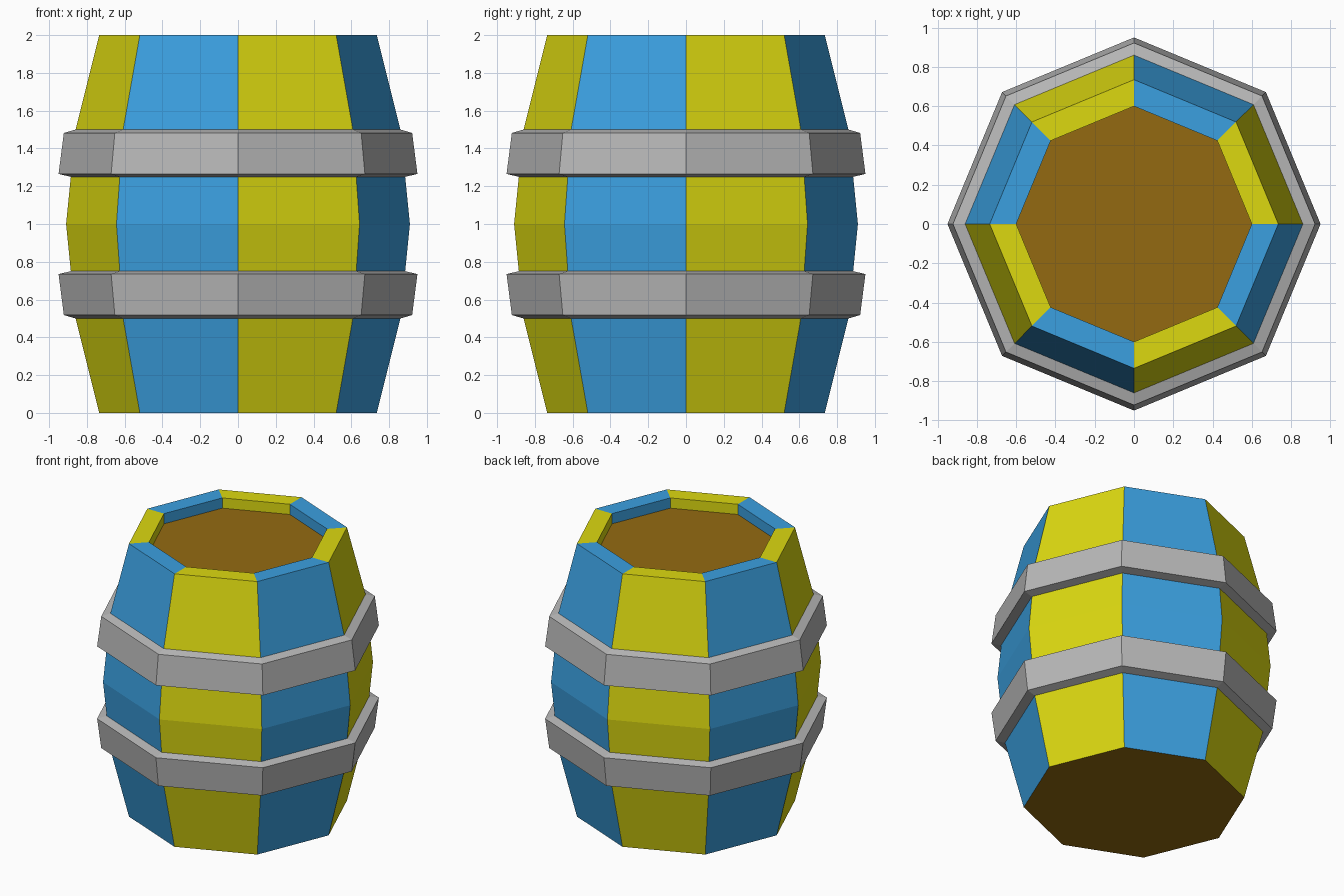
import bpy, math

if "Cube" in bpy.data.objects:
    bpy.data.objects.remove(bpy.data.objects["Cube"])

SIDES = 8


def srgb(r, g, b):
    def lin(c):
        c /= 255
        return c / 12.92 if c <= 0.04045 else ((c + 0.055) / 1.055) ** 2.4
    return (lin(r), lin(g), lin(b), 1.0)


def material(name, rgb):
    m = bpy.data.materials.new(name)
    m.diffuse_color = srgb(*rgb)
    m.use_nodes = True
    m.node_tree.nodes["Principled BSDF"].inputs["Base Color"].default_value = m.diffuse_color
    return m


yellow = material("yellow paint", (220, 217, 16))
blue = material("blue paint", (59, 160, 224))
steel = material("grey metal", (184, 184, 184))
wood = material("brown wood", (148, 106, 17))


def make(name, verts, faces, mats, indices=None):
    mesh = bpy.data.meshes.new(name)
    mesh.from_pydata(verts, [], faces)
    for m in mats:
        mesh.materials.append(m)
    if indices:
        for poly, i in zip(mesh.polygons, indices):
            poly.material_index = i
    ob = bpy.data.objects.new(name, mesh)
    bpy.context.collection.objects.link(ob)
    return ob


def ring(r, z):
    return [(r * math.cos(2 * math.pi * i / SIDES),
             r * math.sin(2 * math.pi * i / SIDES), z) for i in range(SIDES)]


def lathe(name, profile, mats):
    """Eight-sided band through (radius, z) points; materials alternate by side."""
    verts = [v for r, z in profile for v in ring(r, z)]
    faces, indices = [], []
    for k in range(len(profile) - 1):
        for i in range(SIDES):
            j = (i + 1) % SIDES
            a, b = k * SIDES, (k + 1) * SIDES
            faces.append((a + i, a + j, b + j, b + i))
            indices.append(i % len(mats))
    return make(name, verts, faces, mats, indices)


def disc(name, r, z, mat, up=True):
    order = range(SIDES) if up else reversed(range(SIDES))
    return make(name, ring(r, z), [tuple(order)], [mat])


# Staves: bottom, bulging middle, and top with rim and inner wall
paint = [yellow, blue]
lathe("lower_staves", [(0.735, 0), (0.86, 0.5)], paint)
lathe("middle_staves", [(0.885, 0.75), (0.91, 1.0), (0.885, 1.25)], paint)
lathe("upper_staves", [(0.86, 1.5), (0.735, 2.0), (0.6, 2.0), (0.6, 1.925)], paint)

# Metal hoops, mirrored about mid height
hoop = [(0.86, 0.5), (0.922, 0.518), (0.95, 0.735), (0.885, 0.75)]
lathe("lower_hoop", hoop, [steel])
lathe("upper_hoop", [(r, 2 - z) for r, z in reversed(hoop)], [steel])

# Recessed lid and flat base
disc("lid", 0.6, 1.925, wood)
disc("base", 0.735, 0.0, wood, up=False)
